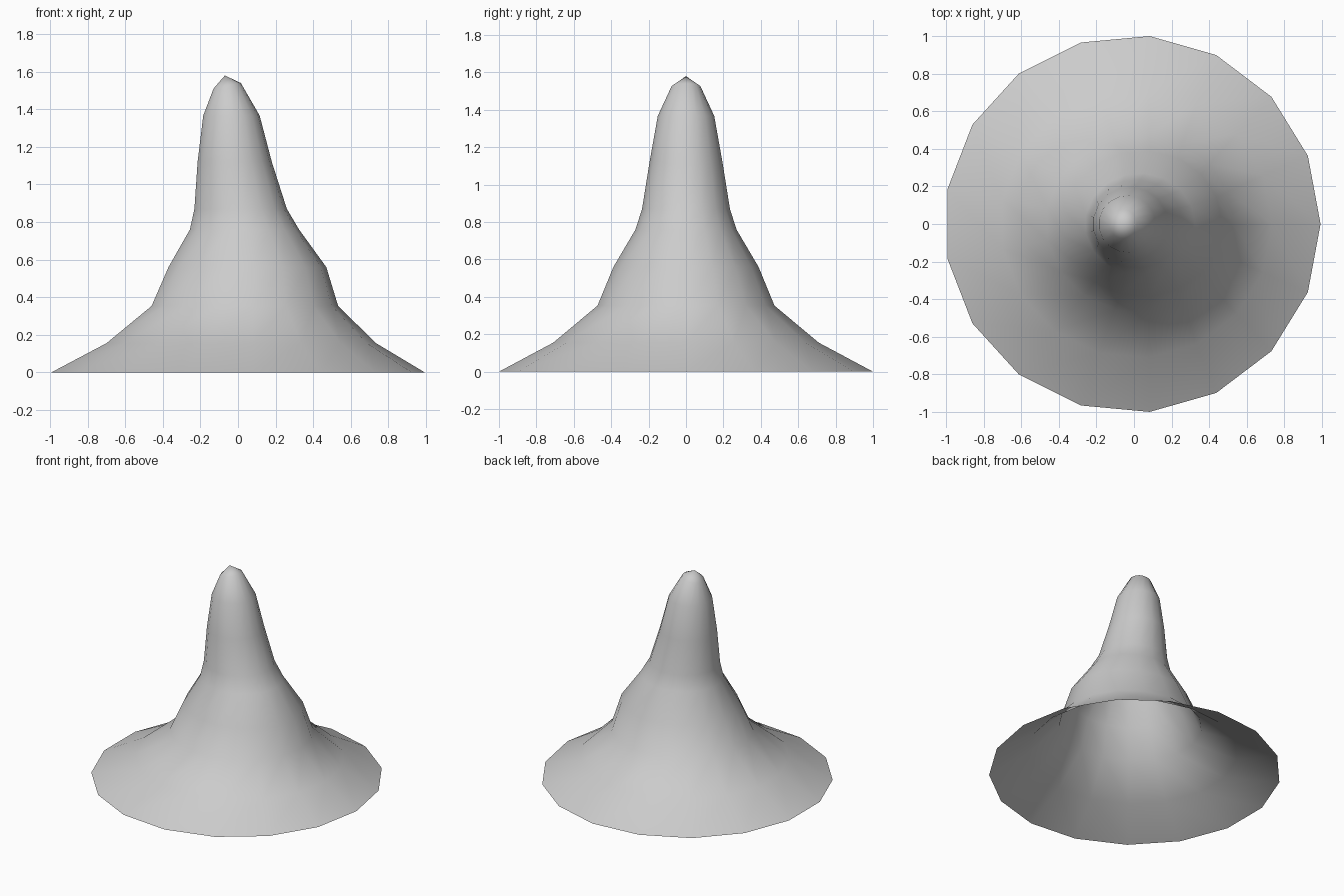
import bpy, bmesh
from math import cos, sin, pi

if "Cube" in bpy.data.objects:
    bpy.data.objects.remove(bpy.data.objects["Cube"])

SIDES = 17
# Hat profile: height, left edge x, right edge x, half depth in y, tilt across x
RINGS = [
    (0.00, -0.993, 0.993, 1.000, 0.0),
    (0.155, -0.70, 0.735, 0.71, 0.0),
    (0.353, -0.46, 0.533, 0.473, 0.0),
    (0.56, -0.37, 0.47, 0.388, 0.0),
    (0.76, -0.256, 0.325, 0.27, 0.0),
    (0.87, -0.232, 0.26, 0.235, 0.0),
    (1.12, -0.215, 0.18, 0.195, 0.0),
    (1.367, -0.185, 0.115, 0.151, 0.0),
    (1.525, -0.13, 0.015, 0.077, 0.015),
]
TIP = (-0.07, 0.0, 1.58)


def add_ring(bm, z, left, right, depth, tilt):
    # An odd-sided ring with one corner pointing to +x
    rx = (right - left) / (1 + cos(pi / SIDES))
    ry = depth / cos(pi / (2 * SIDES))
    cx = right - rx
    angles = [2 * pi * i / SIDES for i in range(SIDES)]
    return [bm.verts.new((cx + rx * cos(a), ry * sin(a), z + tilt * cos(a)))
            for a in angles]


# Open, hollow hat: brim, crown and leaning point in one surface
bm = bmesh.new()
rings = [add_ring(bm, *r) for r in RINGS]
for low, high in zip(rings, rings[1:]):
    for i in range(SIDES):
        j = (i + 1) % SIDES
        bm.faces.new((low[i], low[j], high[j], high[i]))

# Closing fan at the tip
tip = bm.verts.new(TIP)
for i in range(SIDES):
    bm.faces.new((rings[-1][i], rings[-1][(i + 1) % SIDES], tip))

for face in bm.faces:
    face.smooth = True
mesh = bpy.data.meshes.new("pointed_hat")
bm.to_mesh(mesh)
bm.free()
hat = bpy.data.objects.new("pointed_hat", mesh)
bpy.context.collection.objects.link(hat)
